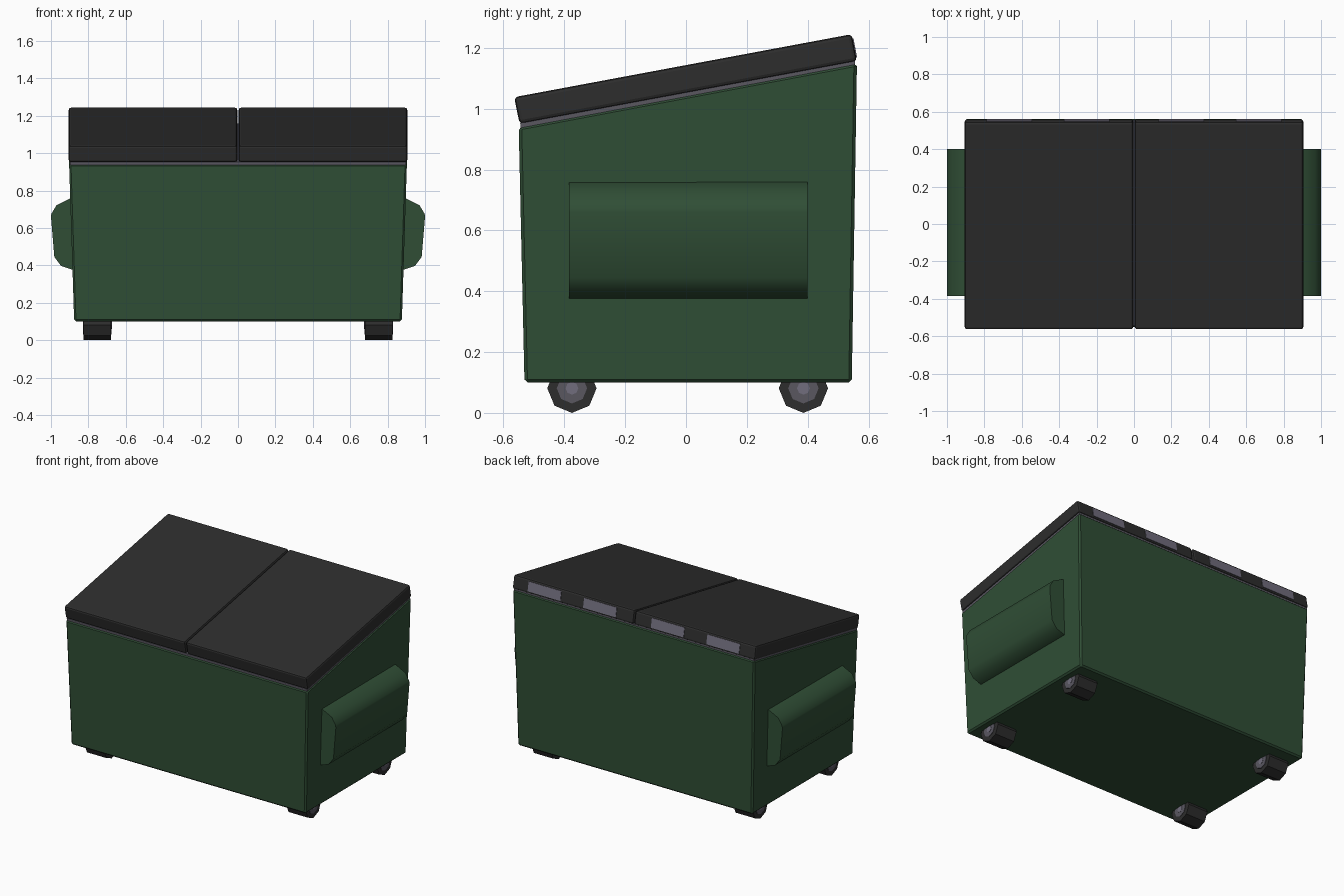
import bpy, bmesh, math
from mathutils import Vector

if "Cube" in bpy.data.objects:
    bpy.data.objects.remove(bpy.data.objects["Cube"])


def material(name, rgb):
    m = bpy.data.materials.new(name)
    m.diffuse_color = (*rgb, 1)
    m.use_nodes = True
    m.node_tree.nodes["Principled BSDF"].inputs["Base Color"].default_value = m.diffuse_color
    return m


GREEN = material("dark green paint", (0.029, 0.076, 0.036))
BLACK = material("black plastic", (0.026, 0.026, 0.026))
STEEL = material("light steel", (0.165, 0.155, 0.205))
GREY = material("dark steel", (0.1, 0.095, 0.118))


def finish(bm, name, mat, bevel=0.0, segments=1):
    bmesh.ops.recalc_face_normals(bm, faces=bm.faces)
    me = bpy.data.meshes.new(name)
    bm.to_mesh(me)
    bm.free()
    me.materials.append(mat)
    ob = bpy.data.objects.new(name, me)
    bpy.context.collection.objects.link(ob)
    if bevel:
        b = ob.modifiers.new("bevel", 'BEVEL')
        b.width, b.segments = bevel, segments
    return ob


def loft(name, loop_a, loop_b, mat, bevel=0.0, segments=1):
    """Closed solid between two matching loops of points."""
    bm = bmesh.new()
    a = [bm.verts.new(p) for p in loop_a]
    b = [bm.verts.new(p) for p in loop_b]
    bm.faces.new(a)
    bm.faces.new(b)
    for i in range(len(a)):
        j = (i + 1) % len(a)
        bm.faces.new((a[i], a[j], b[j], b[i]))
    return finish(bm, name, mat, bevel, segments)


def prism_x(name, yz, x0, x1, mat, bevel=0.0, segments=1):
    return loft(name, [(x0, y, z) for y, z in yz], [(x1, y, z) for y, z in yz],
                mat, bevel, segments)


def rect(x, yf, yb, zf, zb):
    return [(-x, yf, zf), (x, yf, zf), (x, yb, zb), (-x, yb, zb)]


# tapered bin body with sloped top
loft("bin_body", rect(0.876, -0.531, 0.545, 0.1, 0.1),
     rect(0.903, -0.55, 0.562, 0.94, 1.15), GREEN, 0.01)

# thin steel rim under the lids
loft("steel_rim", rect(0.897, -0.544, 0.555, 0.935, 1.145),
     rect(0.897, -0.545, 0.555, 0.953, 1.157), GREY)

# two sloped lids with hinge plates on the back edge
lid_profile = [(-0.547, 0.95), (0.562, 1.156), (0.545, 1.245), (-0.565, 1.038)]
low, high = Vector(lid_profile[1]), Vector(lid_profile[2])
out = Vector((0.982, 0.186))
for s, side in ((-1, "left"), (1, "right")):
    prism_x(side + "_lid", lid_profile, s * 0.004, s * 0.905, BLACK, 0.012, 2)
    for k, xc in enumerate((0.253, 0.667)):
        p, q = low.lerp(high, 0.14), low.lerp(high, 0.84)
        plate = [p - out * 0.005, p + out * 0.003, q + out * 0.003, q - out * 0.005]
        prism_x(f"{side}_hinge_plate_{k + 1}", plate,
                s * xc - 0.122, s * xc + 0.122, STEEL)

# fork pockets on both sides
pocket = [(0.86, 0.765), (0.90, 0.757), (0.97, 0.722), (0.998, 0.675), (1.0, 0.66),
          (0.982, 0.445), (0.946, 0.397), (0.885, 0.376), (0.86, 0.372)]
for s, side in ((-1, "left"), (1, "right")):
    ob = loft(side + "_fork_pocket", [(s * x, -0.385, z) for x, z in pocket],
              [(s * x, 0.4, z) for x, z in pocket], GREEN)
    bpy.context.view_layer.objects.active = ob
    ob.select_set(True)
    bpy.ops.object.shade_smooth_by_angle(angle=math.radians(50))
    ob.select_set(False)


def ring(x, y, r, n=8):
    return [(x, y + r * math.sin(2 * math.pi * i / n), 0.081 - r * math.cos(2 * math.pi * i / n))
            for i in range(n)]


# eight-sided wheels with two-tone hubs
for s, side in ((-1, "left"), (1, "right")):
    for y, end in ((-0.375, "front"), (0.386, "back")):
        n = f"{end}_{side}_"
        loft(n + "wheel", ring(s * 0.68, y, 0.081), ring(s * 0.825, y, 0.081), BLACK)
        loft(n + "hub", ring(s * 0.677, y, 0.05), ring(s * 0.828, y, 0.05), GREY)
        loft(n + "hub_cap", ring(s * 0.675, y, 0.021), ring(s * 0.83, y, 0.021), STEEL)
